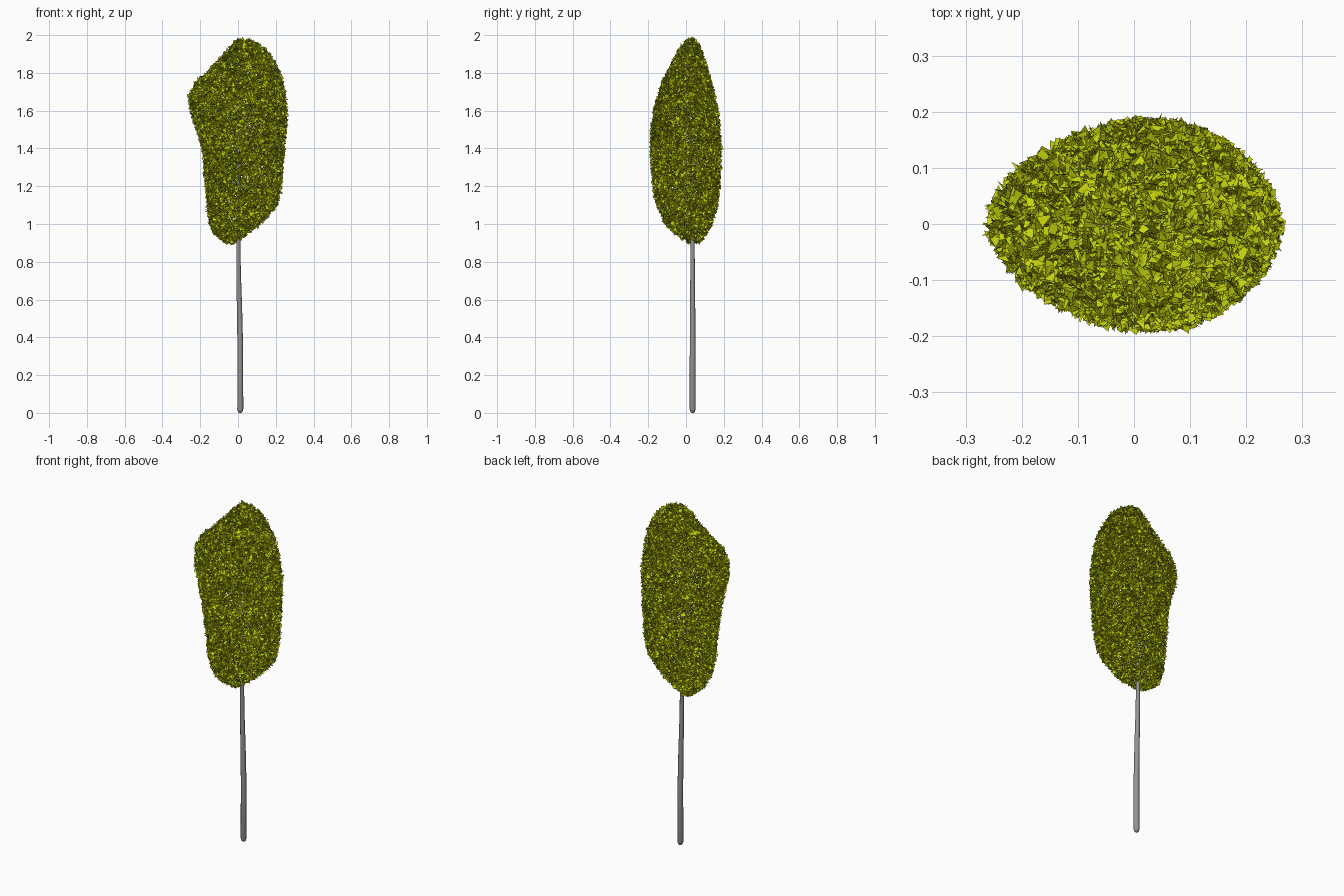
import bpy, bmesh, math, random
from mathutils import Vector

random.seed(4)
cube = bpy.data.objects.get("Cube")
if cube:
    bpy.data.objects.remove(cube, do_unlink=True)


def material(name, rgb):
    m = bpy.data.materials.new(name)
    m.use_nodes = True
    m.diffuse_color = (*rgb, 1)
    m.node_tree.nodes["Principled BSDF"].inputs["Base Color"].default_value = (*rgb, 1)
    return m


def finish(bm, name, mat):
    mesh = bpy.data.meshes.new(name)
    bm.to_mesh(mesh)
    bm.free()
    mesh.materials.append(mat)
    obj = bpy.data.objects.new(name, mesh)
    bpy.context.collection.objects.link(obj)
    return obj


def loft(bm, rings, sides):
    """Skin elliptical rings given as (x, y, z, radius x, radius y), capped at both ends."""
    loops = []
    for x, y, z, rx, ry in rings:
        angles = [math.tau * i / sides for i in range(sides)]
        loops.append([bm.verts.new((x + rx * math.cos(a), y + ry * math.sin(a), z)) for a in angles])
    for low, high in zip(loops, loops[1:]):
        for i in range(sides):
            j = (i + 1) % sides
            bm.faces.new((low[i], low[j], high[j], high[i]))
    bm.faces.new(loops[0][::-1])
    bm.faces.new(loops[-1])


leaf_green = material("leaf yellow green", (0.57, 0.66, 0.004))
bark_grey = material("bark grey", (0.30, 0.30, 0.30))

# Trunk: slender, slightly bent, rounded at the foot
trunk_path = [(0.012, 0, 0.006), (0.012, 0.006, 0.012), (0.012, 0.02, 0.016), (0.012, 0.35, 0.015),
              (0.008, 0.55, 0.014), (0.003, 0.75, 0.012), (0.002, 0.95, 0.010), (0.004, 1.5, 0.005)]
bm = bmesh.new()
loft(bm, [(x, 0.035, z, r, r) for x, z, r in trunk_path], 12)
trunk = finish(bm, "trunk", bark_grey)
trunk.data.shade_smooth()

# Crown outline: height, left and right edge seen from the front, front and back edge
outline = [(0.90, -0.08, 0.00, 0.00, 0.08), (0.95, -0.14, 0.06, -0.07, 0.12),
           (1.00, -0.16, 0.13, -0.12, 0.15), (1.10, -0.175, 0.22, -0.165, 0.175),
           (1.20, -0.18, 0.24, -0.185, 0.19), (1.40, -0.20, 0.255, -0.20, 0.195),
           (1.50, -0.23, 0.265, -0.195, 0.19), (1.60, -0.265, 0.27, -0.18, 0.18),
           (1.68, -0.27, 0.26, -0.16, 0.16), (1.75, -0.24, 0.25, -0.135, 0.145),
           (1.80, -0.18, 0.235, -0.11, 0.13), (1.90, -0.09, 0.18, -0.06, 0.10),
           (1.95, -0.05, 0.13, -0.03, 0.08), (1.98, -0.01, 0.08, 0.00, 0.06)]
inset = 0.01
hull = bmesh.new()
loft(hull, [((a + b) / 2, (c + d) / 2, z, (b - a) / 2 - inset, (d - c) / 2 - inset)
            for z, a, b, c, d in outline], 32)
bmesh.ops.triangulate(hull, faces=hull.faces[:])
hull.normal_update()


def random_direction():
    return Vector([random.gauss(0, 1) for _ in range(3)]).normalized()


# Leaves: small pointed blades scattered at all angles over the crown surface
bm = bmesh.new()
patches = hull.faces[:]
for patch in random.choices(patches, [f.calc_area() for f in patches], k=19000):
    u, v = random.random(), random.random()
    if u + v > 1:
        u, v = 1 - u, 1 - v
    a, b, c = [w.co for w in patch.verts]
    centre = a + (b - a) * u + (c - a) * v - patch.normal * random.uniform(0, 0.025)
    along = random_direction()
    across = along.cross(random_direction()).normalized()
    length, width = random.uniform(0.010, 0.019), random.uniform(0.006, 0.012)
    corners = [centre - along * length * 0.7 - across * width,
               centre - along * length * 0.7 + across * width,
               centre + along * length]
    if random.random() < 0.2:
        corners.insert(2, centre + along * length * 0.6 + across * width)
    bm.faces.new([bm.verts.new(p) for p in corners])
hull.free()
finish(bm, "crown_leaves", leaf_green)
